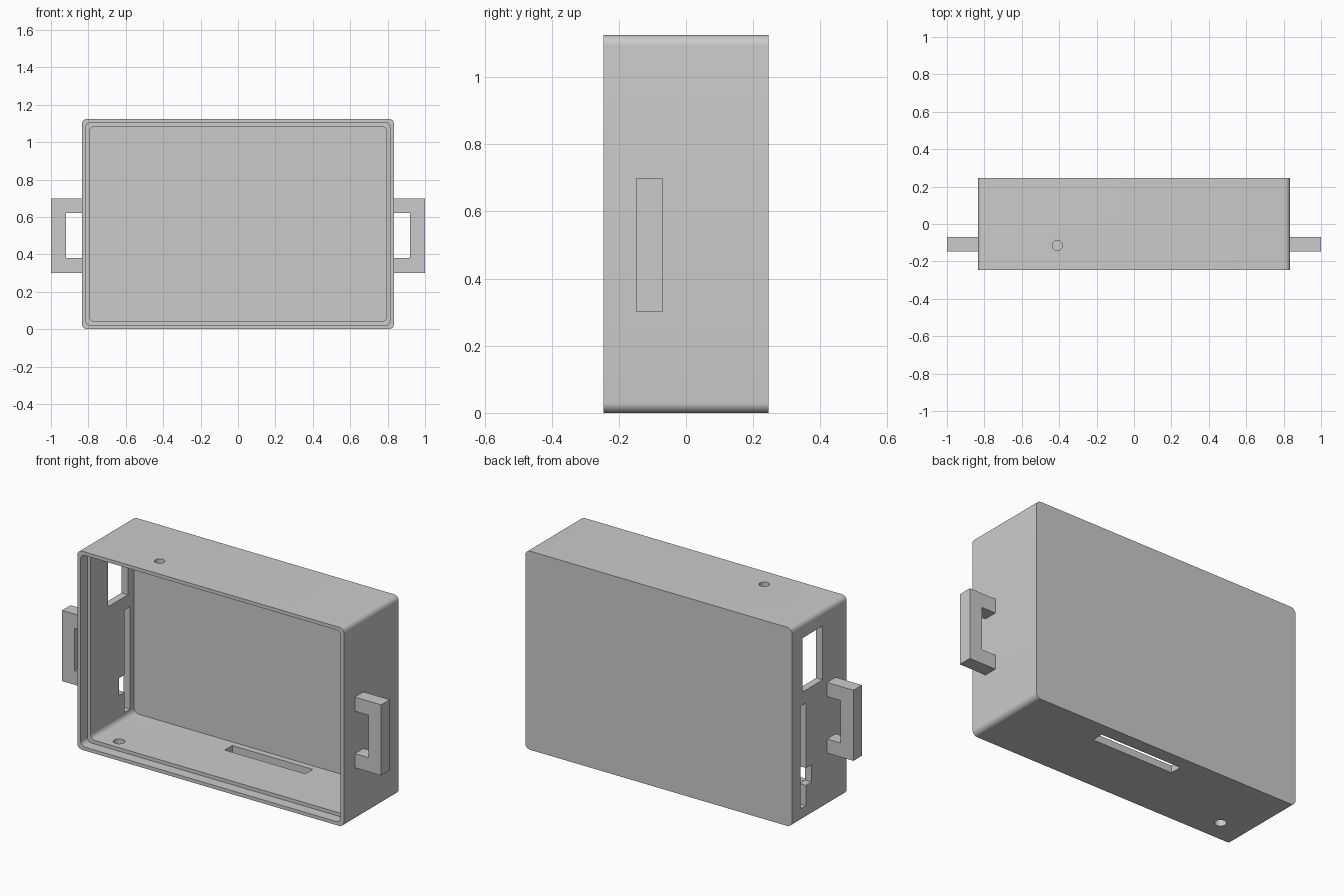
import bpy, bmesh, math
from mathutils import Vector

if "Cube" in bpy.data.objects:
    bpy.data.objects.remove(bpy.data.objects["Cube"], do_unlink=True)

grey = bpy.data.materials.new("light grey plastic")
grey.use_nodes = True
colour = (0.6, 0.6, 0.6, 1)
grey.diffuse_color = colour
grey.node_tree.nodes["Principled BSDF"].inputs["Base Color"].default_value = colour

HALF_W, HALF_D, HEIGHT, WALL = 0.835, 0.245, 1.125, 0.04


def rounded_rect(inset, radius, steps=8):
    """Outline in x-z of the case, shrunk by inset."""
    cx, cz = HALF_W - inset - radius, HEIGHT / 2 - inset - radius
    points = []
    for i, (sx, sz) in enumerate([(1, 1), (-1, 1), (-1, -1), (1, -1)]):
        for k in range(steps + 1):
            a = math.pi / 2 * (i + k / steps)
            points.append((sx * cx + radius * math.cos(a),
                           HEIGHT / 2 + sz * cz + radius * math.sin(a)))
    return points


def prism(name, outline, y0, y1):
    """Extrude an x-z outline along y."""
    bm = bmesh.new()
    face = bm.faces.new([bm.verts.new((x, y0, z)) for x, z in outline])
    top = bmesh.ops.extrude_face_region(bm, geom=[face])["geom"]
    moved = [v for v in top if isinstance(v, bmesh.types.BMVert)]
    bmesh.ops.translate(bm, verts=moved, vec=(0, y1 - y0, 0))
    bmesh.ops.recalc_face_normals(bm, faces=bm.faces)
    mesh = bpy.data.meshes.new(name)
    bm.to_mesh(mesh)
    bm.free()
    mesh.materials.append(grey)
    obj = bpy.data.objects.new(name, mesh)
    bpy.context.collection.objects.link(obj)
    return obj


def block(name, x0, x1, y0, y1, z0, z1):
    return prism(name, [(x0, z0), (x1, z0), (x1, z1), (x0, z1)], y0, y1)


def round_hole(name, x, y, z, radius):
    bpy.ops.mesh.primitive_cylinder_add(vertices=32, radius=radius, depth=0.16,
                                        location=(x, y, z))
    obj = bpy.context.object
    obj.name = name
    obj.data.materials.append(grey)
    return obj


# Case: solid shell, then cavity, lid recess and openings
case = prism("case", rounded_rect(0, 0.03), -HALF_D, HALF_D)
out, inn = -HALF_W - 0.05, -HALF_W + WALL + 0.03
cutters = [
    prism("cavity_cutter", rounded_rect(WALL, 0.03), -HALF_D - 0.1, HALF_D - WALL),
    prism("lid_recess_cutter", rounded_rect(WALL / 2, 0.03), -HALF_D - 0.05, -HALF_D + 0.06),
    block("side_window_cutter", out, inn, -0.03, 0.15, 0.73, 1.035),
    block("side_slot_cutter", out, inn, 0.12, 0.17, 0.075, 0.655),
    block("side_notch_cutter", out - 0.01, inn + 0.01, 0.07, 0.169, 0.19, 0.288),
    block("floor_slot_cutter", -0.155, 0.35, 0.103, 0.17, -0.05, 0.08),
    round_hole("top_hole_cutter", -0.41, -0.115, HEIGHT, 0.027),
    round_hole("floor_hole_cutter", -0.66, -0.122, 0, 0.03),
]
for cutter in cutters:
    cutter.hide_render = True
    cut = case.modifiers.new(cutter.name, "BOOLEAN")
    cut.operation, cut.solver, cut.object = "DIFFERENCE", "EXACT", cutter

bpy.context.view_layer.objects.active = case
for modifier in list(case.modifiers):
    bpy.ops.object.modifier_apply(modifier=modifier.name)
for cutter in cutters:
    bpy.data.objects.remove(cutter, do_unlink=True)

bpy.ops.object.select_all(action="DESELECT")
case.select_set(True)
bpy.ops.object.shade_smooth_by_angle(angle=math.radians(30))

# Strap loops: a flat C-shaped bracket on each side
for side, name in ((1, "left_strap_loop"), (-1, "right_strap_loop")):
    root, inner, tip = HALF_W - 0.01, 0.92, 1.0
    outline = [(root, 0.3), (tip, 0.3), (tip, 0.7), (root, 0.7),
               (root, 0.62), (inner, 0.62), (inner, 0.38), (root, 0.38)]
    prism(name, [(side * x, z) for x, z in outline], -0.147, -0.07)
